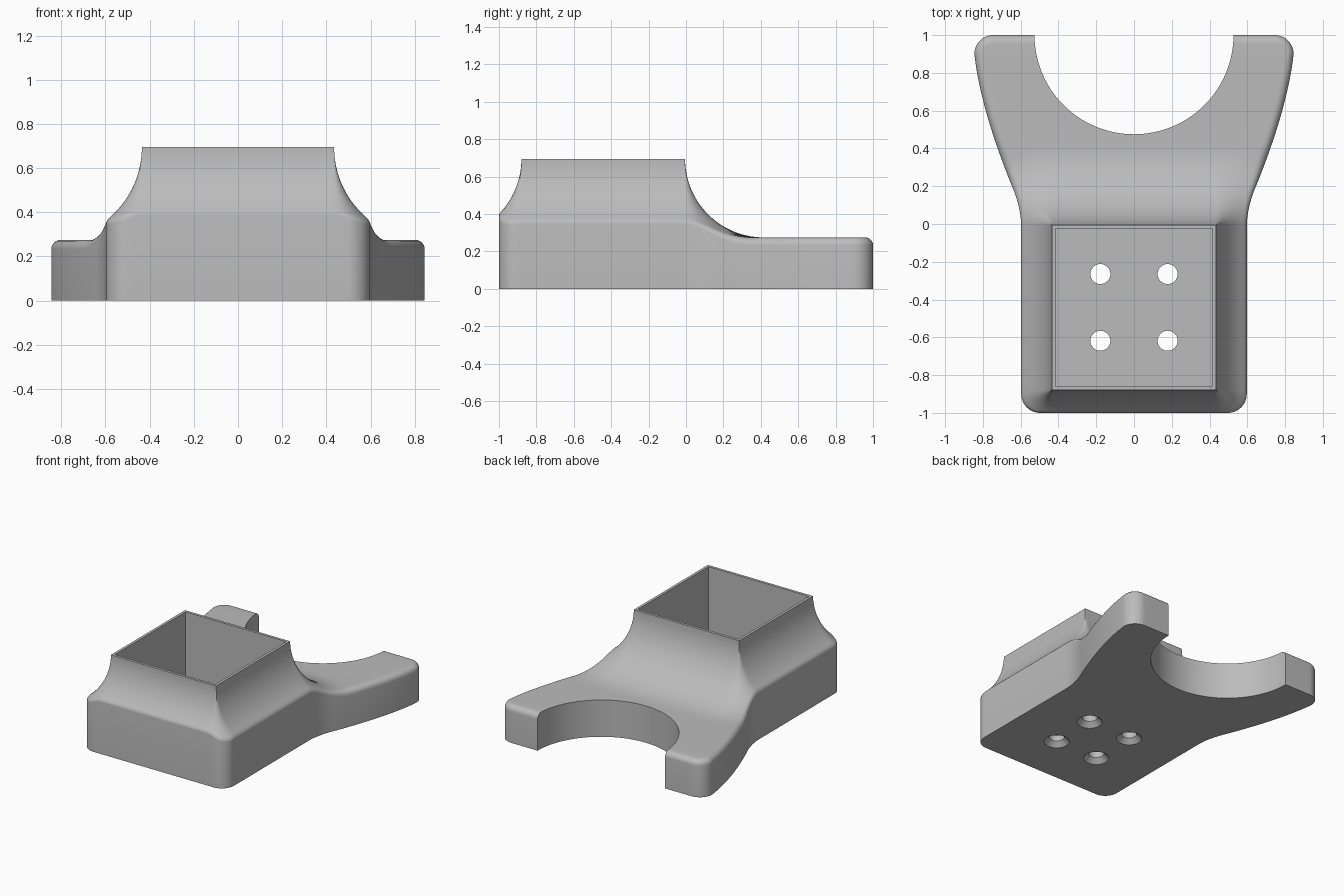
import bpy
import bmesh
from math import sin, cos, pi, sqrt
from mathutils import Vector

cube = bpy.data.objects.get("Cube")
if cube:
    bpy.data.objects.remove(cube, do_unlink=True)

TOP, DECK = 0.695, 0.275          # neck rim height, flat deck height
SWEEP = TOP - DECK                # radius of the concave sweep
NECK_X, NECK_Y0, NECK_Y1 = 0.435, -0.88, -0.005
CENTER = Vector((0, (NECK_Y0 + NECK_Y1) / 2))
HALF_Y = (NECK_Y1 - NECK_Y0) / 2

grey = bpy.data.materials.new("matte_grey")
grey.use_nodes = True
grey.diffuse_color = (0.5, 0.5, 0.5, 1)
grey.node_tree.nodes["Principled BSDF"].inputs["Base Color"].default_value = (0.5, 0.5, 0.5, 1)


def bezier(a, b, c, n):
    a, b, c = Vector(a), Vector(b), Vector(c)
    return [a * (1 - t) ** 2 + b * 2 * t * (1 - t) + c * t * t for t in (i / n for i in range(n))]


def line(a, b, n):
    return [Vector(a).lerp(Vector(b), i / n) for i in range(n)]


def arc(cx, cy, r, a0, a1, n):
    angles = [a0 + (a1 - a0) * i / n for i in range(n)]
    return [Vector((cx + r * cos(a), cy + r * sin(a))) for a in angles]


def neck_distance(p):
    dx = max(abs(p.x) - NECK_X, 0)
    dy = max(abs(p.y - CENTER.y) - HALF_Y, 0)
    return sqrt(dx * dx + dy * dy)


def height(p):
    d = min(neck_distance(p), SWEEP)
    return TOP - sqrt(max(SWEEP ** 2 - (SWEEP - d) ** 2, 0))


# Plan outline: right half from front centre to back centre, then mirrored
half = line((0, -1), (0.497, -1), 20)
half += arc(0.497, -0.9, 0.1, -pi / 2, 0, 16)
half += line((0.597, -0.9), (0.597, 0), 36)
half += bezier((0.597, 0), (0.603, 0.105), (0.65, 0.21), 24)
half += bezier((0.65, 0.21), (0.815, 0.62), (0.845, 0.9), 28)
half += arc(0.745, 0.9, 0.1, 0, pi / 2, 12)
half += line((0.745, 1), (0, 1), 24) + [Vector((0, 1))]
outline = half + [Vector((-p.x, p.y)) for p in reversed(half[1:-1])]
count = len(outline)


def column(i):
    """Points running from the neck rim down the sweep, over the edge, to the floor."""
    p = outline[i]
    tangent = (outline[(i + 1) % count] - outline[i - 1]).normalized()
    normal = Vector((tangent.y, -tangent.x))
    ray = p - CENTER
    start = CENTER + ray / max(abs(ray.x) / NECK_X, abs(ray.y) / HALF_Y)
    steep = max(SWEEP - neck_distance(p), 0) / SWEEP
    r = 0.042 * (1 - steep)
    inset = p - normal * r
    points = []
    for k in range(29):
        q = start.lerp(inset, (k / 28) ** 2)
        points.append((q.x, q.y, height(q)))
    for k in range(1, 7):
        a = k / 6 * pi / 2
        q = inset + normal * r * sin(a)
        points.append((q.x, q.y, height(q) - r * (1 - cos(a))))
    return points + [(p.x, p.y, 0)]


# Main body
bm = bmesh.new()
grid = [[bm.verts.new(c) for c in column(i)] for i in range(count)]
for i in range(count):
    a, b = grid[i], grid[(i + 1) % count]
    for k in range(len(a) - 1):
        bm.faces.new((a[k], a[k + 1], b[k + 1], b[k]))
bm.faces.new([c[0] for c in grid])
bm.faces.new([c[-1] for c in reversed(grid)])
bmesh.ops.recalc_face_normals(bm, faces=bm.faces)
mesh = bpy.data.meshes.new("cradle_body")
bm.to_mesh(mesh)
bm.free()
body = bpy.data.objects.new("cradle_body", mesh)
bpy.context.collection.objects.link(body)
mesh.materials.append(grey)


def cut(name):
    """Subtract the active object from the body, then remove it."""
    cutter = bpy.context.object
    cutter.name = name
    cutter.hide_render = True
    cutter.data.materials.append(grey)
    mod = body.modifiers.new(name, 'BOOLEAN')
    mod.operation = 'DIFFERENCE'
    mod.solver = 'EXACT'
    mod.object = cutter
    bpy.context.view_layer.objects.active = body
    bpy.ops.object.modifier_apply(modifier=name)
    bpy.data.objects.remove(cutter, do_unlink=True)


# Square socket inside the neck
FLOOR, WALL = 0.08, 0.02
bpy.ops.mesh.primitive_cube_add(size=1, location=(CENTER.x, CENTER.y, FLOOR + 0.5))
bpy.context.object.scale = (2 * (NECK_X - WALL), 2 * (HALF_Y - WALL), 1)
bpy.context.view_layer.update()
cut("socket")

# Round notch between the arms
bpy.ops.mesh.primitive_cylinder_add(vertices=128, radius=0.527, depth=1, location=(0, 1.002, 0.2))
cut("notch")

# Countersunk screw holes
for x in (-0.178, 0.178):
    for y in (-0.265, -0.618):
        bpy.ops.mesh.primitive_cylinder_add(vertices=32, radius=0.053, depth=0.4, location=(x, y, 0))
        cut("screw_hole")
        bpy.ops.mesh.primitive_cone_add(vertices=32, radius1=0.093, radius2=0.048, depth=0.045,
                                        location=(x, y, 0.0175))
        cut("countersink")

bpy.ops.object.select_all(action='DESELECT')
body.select_set(True)
bpy.context.view_layer.objects.active = body
bpy.ops.object.shade_smooth_by_angle(angle=pi / 6)
